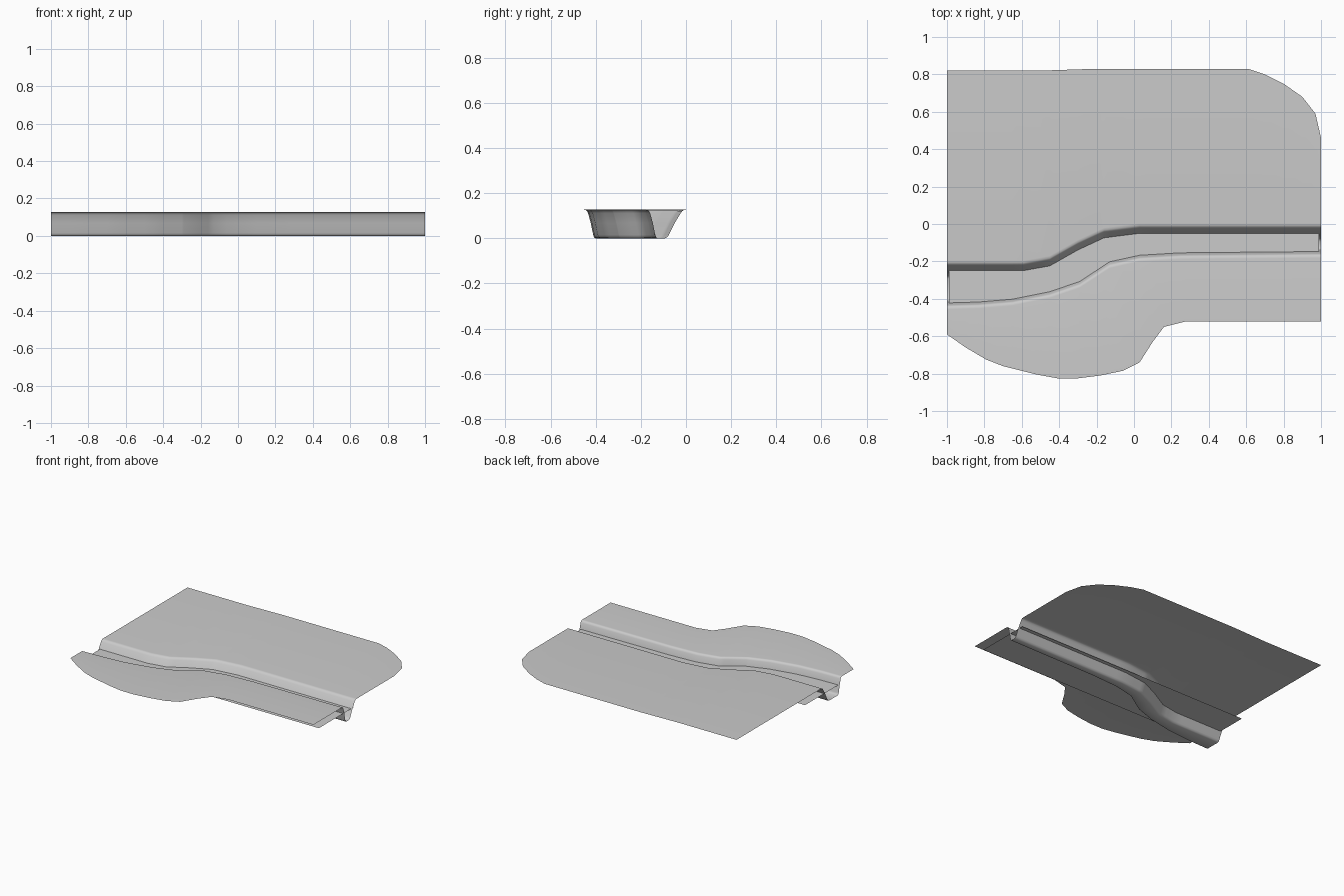
import bpy

if "Cube" in bpy.data.objects:
    bpy.data.objects.remove(bpy.data.objects["Cube"])

TOP, WATER = 0.127, 0.068

# plan outlines, as (x, y) polylines
back_edge = [(-1, .82), (-.5, .82), (-.2, .83), (.61, .83), (.7, .80), (.8, .75),
             (.9, .68), (.97, .59), (1, .46)]
front_edge = [(-1, -.59), (-.9, -.66), (-.79, -.725), (-.7, -.76), (-.52, -.805), (-.41, -.825),
              (-.3, -.825), (-.18, -.81), (-.06, -.785), (.03, -.74), (.1, -.63), (.16, -.55),
              (.28, -.52), (1, -.52)]
north_bank = [(-1, -.215), (-.59, -.215), (-.45, -.19), (-.3, -.105), (-.16, -.04),
              (.03, -.016), (1, -.016)]
south_bank = [(-1, -.44), (-.83, -.435), (-.65, -.42), (-.45, -.38), (-.29, -.325),
              (-.13, -.22), (.03, -.185), (.25, -.172), (1, -.165)]

# bank cross-sections, as (offset from bank line, z)
north_profile = [(.02, TOP), (.008, .126), (0, .121), (-.007, .112), (-.034, WATER),
                 (-.06, .015), (-.067, .005), (-.078, 0)]
south_profile = [(.04, 0), (.033, .004), (.029, .015), (.018, WATER), (.006, .112),
                 (.001, .121), (-.006, .126), (-.016, TOP)]


def y_at(line, x):
    for (x0, y0), (x1, y1) in zip(line, line[1:]):
        if x <= x1:
            return y0 + (y1 - y0) * (x - x0) / (x1 - x0)
    return line[-1][1]


def make_object(name, verts, faces):
    mesh = bpy.data.meshes.new(name)
    mesh.from_pydata(verts, [], faces)
    obj = bpy.data.objects.new(name, mesh)
    bpy.context.collection.objects.link(obj)
    return obj


# terrain sheet with the winding channel pressed into it
xs = sorted({p[0] for line in (back_edge, front_edge, north_bank, south_bank) for p in line})
verts = []
for x in xs:
    n, s = y_at(north_bank, x), y_at(south_bank, x)
    verts.append((x, y_at(back_edge, x), TOP))
    verts += [(x, n + d, z) for d, z in north_profile]
    verts += [(x, s + d, z) for d, z in south_profile]
    verts.append((x, y_at(front_edge, x), TOP))
rows = len(verts) // len(xs)
faces = []
for i in range(len(xs) - 1):
    for j in range(rows - 1):
        a = i * rows + j
        faces.append((a, a + 1, a + rows + 1, a + rows))
terrain = make_object("river_bank_ground", verts, faces)
terrain.data.shade_smooth()

# flat water sheet
make_object("water_surface",
            [(-.99, -.44, WATER), (.99, -.44, WATER), (.99, -.02, WATER), (-.99, -.02, WATER)],
            [(0, 1, 2, 3)])
